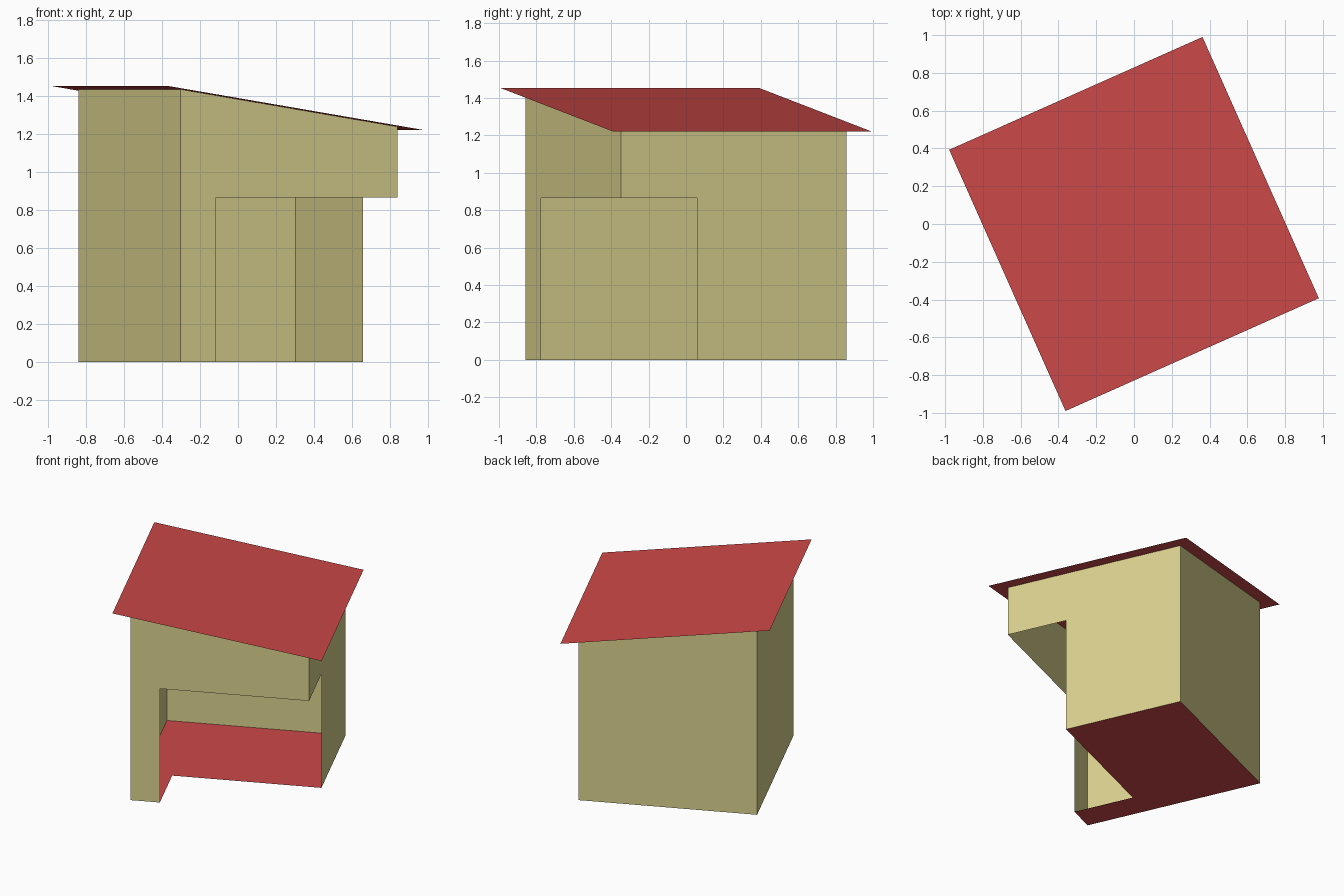
import bpy
import math

cube = bpy.data.objects.get("Cube")
if cube:
    bpy.data.objects.remove(cube, do_unlink=True)


def make_material(name, color):
    mat = bpy.data.materials.new(name)
    mat.use_nodes = True
    rgba = (*color, 1.0)
    mat.diffuse_color = rgba
    mat.node_tree.nodes["Principled BSDF"].inputs["Base Color"].default_value = rgba
    return mat


tan = make_material("tan wall", (0.70, 0.63, 0.27))
red = make_material("brick red", (0.61, 0.065, 0.065))

# Main dimensions, in the house's own turned frame
TURN = math.radians(24)
HALF_W, HALF_D = 0.627, 0.661        # body
ROOF_W, ROOF_D = 0.734, 0.757        # roof with eaves
HIGH, LOW = 1.453, 1.222             # roof edge heights
POST_X, PORCH_Y, DOOR_Z = -0.42, -0.214, 0.865


def roof_z(x):
    return HIGH + (LOW - HIGH) * (x + ROOF_W) / (2 * ROOF_W)


def panel(name, outline, mat):
    """One flat sheet from an outline, turned with the house."""
    mesh = bpy.data.meshes.new(name)
    mesh.from_pydata(outline, [], [tuple(range(len(outline)))])
    mesh.materials.append(mat)
    obj = bpy.data.objects.new(name, mesh)
    obj.rotation_euler.z = TURN
    bpy.context.collection.objects.link(obj)
    return obj


left_top, right_top = roof_z(-HALF_W), roof_z(HALF_W)

# Front wall: narrow post, with the upper part spanning the open porch
front = [(-HALF_W, 0), (POST_X, 0), (POST_X, DOOR_Z), (HALF_W, DOOR_Z),
         (HALF_W, right_top), (-HALF_W, left_top)]
panel("front_wall", [(x, -HALF_D, z) for x, z in front], tan)

# Low side wall, cut away at the porch corner
side = [(PORCH_Y, 0), (HALF_D, 0), (HALF_D, right_top),
        (-HALF_D, right_top), (-HALF_D, DOOR_Z), (PORCH_Y, DOOR_Z)]
panel("low_side_wall", [(HALF_W, y, z) for y, z in side], tan)

# Plain back wall and high side wall
back = [(HALF_W, 0), (-HALF_W, 0), (-HALF_W, left_top), (HALF_W, right_top)]
panel("back_wall", [(x, HALF_D, z) for x, z in back], tan)
high = [(HALF_D, 0), (-HALF_D, 0), (-HALF_D, left_top), (HALF_D, left_top)]
panel("high_side_wall", [(-HALF_W, y, z) for y, z in high], tan)

# L-shaped floor, leaving the porch corner open
floor = [(-HALF_W, -HALF_D), (POST_X, -HALF_D), (POST_X, PORCH_Y),
         (HALF_W, PORCH_Y), (HALF_W, HALF_D), (-HALF_W, HALF_D)]
panel("floor", [(x, y, 0) for x, y in floor], red)

# Sloping roof sheet with eaves all round
corners = [(-ROOF_W, -ROOF_D), (ROOF_W, -ROOF_D), (ROOF_W, ROOF_D), (-ROOF_W, ROOF_D)]
panel("roof", [(x, y, roof_z(x)) for x, y in corners], red)
